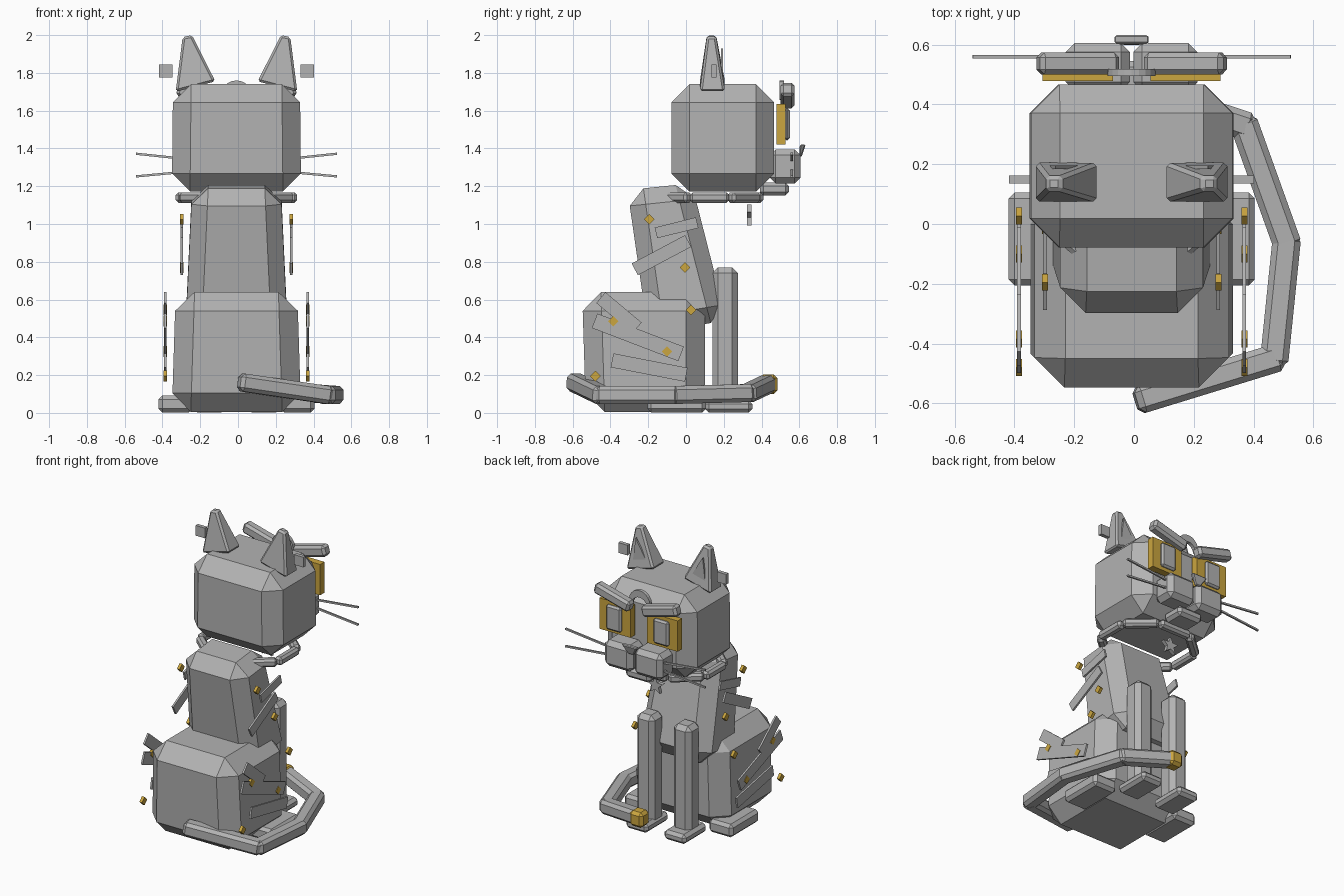
import bpy, bmesh, math
from mathutils import Vector

if "Cube" in bpy.data.objects:
    bpy.data.objects.remove(bpy.data.objects["Cube"])


def material(name, rgb):
    m = bpy.data.materials.new(name)
    m.diffuse_color = (*rgb, 1)
    m.use_nodes = True
    m.node_tree.nodes["Principled BSDF"].inputs["Base Color"].default_value = m.diffuse_color
    return m


GREY = material("grey", (0.45, 0.45, 0.45))
GOLD = material("gold", (0.60, 0.38, 0.05))
CX = -0.008  # middle plane of the body


def finish(name, bm, mat, bevel=0):
    bmesh.ops.recalc_face_normals(bm, faces=bm.faces)
    me = bpy.data.meshes.new(name)
    bm.to_mesh(me)
    bm.free()
    me.materials.append(mat)
    ob = bpy.data.objects.new(name, me)
    bpy.context.collection.objects.link(ob)
    if bevel:
        mod = ob.modifiers.new("chamfer", 'BEVEL')
        mod.width, mod.segments, mod.limit_method = bevel, 1, 'NONE'
    return ob


def box(name, center, size, bevel=0, rot=(0, 0, 0), mat=GREY):
    bm = bmesh.new()
    bmesh.ops.create_cube(bm, size=1)
    bmesh.ops.scale(bm, vec=size, verts=bm.verts)
    ob = finish(name, bm, mat, bevel)
    ob.location = center
    ob.rotation_euler = [math.radians(a) for a in rot]
    return ob


def beam(name, p, q, thick, extra=0, bevel=0):
    p, q = Vector(p), Vector(q)
    ob = box(name, (p + q) / 2, ((q - p).length + extra, thick, thick), bevel)
    ob.rotation_euler = (q - p).to_track_quat('X', 'Z').to_euler()
    return ob


def loft(name, ring_a, ring_b, bevel=0, mat=GREY):
    """Solid between two matching rings of points."""
    bm = bmesh.new()
    a = [bm.verts.new(v) for v in ring_a]
    b = [bm.verts.new(v) for v in ring_b]
    bm.faces.new(a)
    bm.faces.new(b)
    n = len(a)
    for i in range(n):
        j = (i + 1) % n
        bm.faces.new((a[i], a[j], b[j], b[i]))
    return finish(name, bm, mat, bevel)


def rect(hx, y0, z0, y1, z1, cx=CX):
    return [(cx - hx, y0, z0), (cx + hx, y0, z0), (cx + hx, y1, z1), (cx - hx, y1, z1)]


def plate(name, pts, y0, y1, mat=GREY):
    """Outline in x and z, extruded along y."""
    return loft(name, [(x, y0, z) for x, z in pts], [(x, y1, z) for x, z in pts], 0, mat)


# Body masses
loft("haunches", rect(0.342, -0.53, 0.005, 0.10, 0.005),
     rect(0.322, -0.55, 0.64, 0.10, 0.64), 0.1)
loft("torso", rect(0.27, -0.20, 0.42, 0.215, 0.49),
     rect(0.235, -0.31, 1.18, 0.03, 1.215), 0.085)
loft("head", rect(0.342, -0.078, 1.172, 0.467, 1.172),
     rect(0.336, -0.078, 1.74, 0.467, 1.74), 0.096)

# Legs and feet
for s, side in ((-1, "left"), (1, "right")):
    box(side + "_front_leg", (CX + s * 0.14, 0.207, 0.395), (0.135, 0.135, 0.75), 0.03)
    box(side + "_front_foot", (CX + s * 0.145, 0.227, 0.034), (0.165, 0.25, 0.066), 0.02)
    box(side + "_hind_foot", (CX + s * 0.322, -0.05, 0.047), (0.18, 0.31, 0.09), 0.02)

# Tail curling round the right side, with a gold tip
tail = [(0.03, -0.585, 0.16), (0.47, -0.45, 0.095), (0.51, -0.06, 0.095),
        (0.37, 0.33, 0.105), (0.08, 0.425, 0.15)]
for i, (p, q) in enumerate(zip(tail, tail[1:])):
    beam("tail_segment_%d" % i, p, q, 0.095, 0.05, 0.02)
box("tail_tip", (0.05, 0.437, 0.152), (0.10, 0.095, 0.105), 0.02, mat=GOLD)

# Collar ring of short links, and star pendant
for i in range(8):
    a = math.radians(45 * i)
    d = math.radians(21)
    p, q = [(CX + 0.315 * math.cos(t), 0.125 + 0.275 * math.sin(t), 1.14)
            for t in (a - d, a + d)]
    beam("collar_link_%d" % i, p, q, 0.055, 0.01, 0.014)
star = []
for i in range(10):
    r = 0.062 if i % 2 == 0 else 0.027
    t = math.radians(90 + 36 * i)
    star.append((CX + r * math.cos(t), 1.042 + r * math.sin(t)))
plate("star_pendant", star, 0.322, 0.348)

# Paired face parts
for s, side in ((-1, "left"), (1, "right")):
    def X(v):
        return CX + s * v

    # ear, inner ear and ear tag
    base = [(X(0.112), 0.073, 1.755), (X(0.322), 0.073, 1.70),
            (X(0.322), 0.207, 1.70), (X(0.112), 0.207, 1.755)]
    tip = [(X(0.235), 0.11, 2.0), (X(0.285), 0.11, 1.99),
           (X(0.285), 0.16, 1.99), (X(0.235), 0.16, 2.0)]
    loft(side + "_ear", base, tip, 0.012)
    plate(side + "_inner_ear", [(X(0.17), 1.79), (X(0.275), 1.77), (X(0.255), 1.93)], 0.184, 0.196)
    box(side + "_ear_tag", (X(0.375), 0.149, 1.81), (0.07, 0.026, 0.07))
    # eye, pupil and brow
    box(side + "_eye", (X(0.18), 0.503, 1.528), (0.235, 0.048, 0.212), mat=GOLD)
    box(side + "_pupil", (X(0.18), 0.535, 1.528), (0.115, 0.03, 0.17), 0.012)
    box(side + "_brow", (X(0.18), 0.537, 1.68), (0.275, 0.073, 0.075), 0.016, (0, -s * 15, 0))
    # cheek and whiskers
    box(side + "_cheek", (X(0.113), 0.525, 1.305), (0.215, 0.16, 0.18), 0.03)
    beam(side + "_upper_whisker", (X(0.18), 0.56, 1.335), (X(0.532), 0.56, 1.372), 0.012)
    beam(side + "_lower_whisker", (X(0.18), 0.56, 1.285), (X(0.532), 0.56, 1.252), 0.012)

    # thin side stripes: plane offset, y, z, length, height, tilt
    for k, (x, y, z, l, h, a) in enumerate((
            (0.29, -0.05, 0.98, 0.225, 0.058, 14), (0.29, -0.13, 0.835, 0.32, 0.07, 28),
            (0.377, -0.355, 0.53, 0.25, 0.075, -40), (0.377, -0.255, 0.40, 0.49, 0.082, -21),
            (0.377, -0.195, 0.24, 0.40, 0.075, -11))):
        box("%s_stripe_%d" % (side, k), (X(x), y, z), (0.013, l, h), 0, (a, 0, 0))
    # gold studs
    for k, (x, y, z) in enumerate((
            (0.29, -0.195, 1.025), (0.29, -0.005, 0.77), (0.377, 0.027, 0.545),
            (0.377, -0.385, 0.485), (0.377, -0.10, 0.325), (0.377, -0.48, 0.195))):
        box("%s_stud_%d" % (side, k), (X(x), y, z), (0.02, 0.04, 0.04), 0, (45, 0, 0), GOLD)

# Chin and tapered nose
box("chin", (CX, 0.468, 1.185), (0.19, 0.155, 0.07), 0.02)
loft("nose", rect(0.02, 0.598, 1.355, 0.612, 1.355), rect(0.06, 0.603, 1.42, 0.634, 1.42), 0.006)

# Forehead crescent, opening downward
arc = [math.radians(-15 + 210 * i / 12) for i in range(13)]
outer = [(CX + 0.08 * math.cos(t), 1.68 + 0.08 * math.sin(t)) for t in arc]
inner = [(CX + 0.058 * math.cos(t), 1.655 + 0.058 * math.sin(t)) for t in reversed(arc[1:-1])]
plate("forehead_crescent", outer + inner, 0.495, 0.518)
